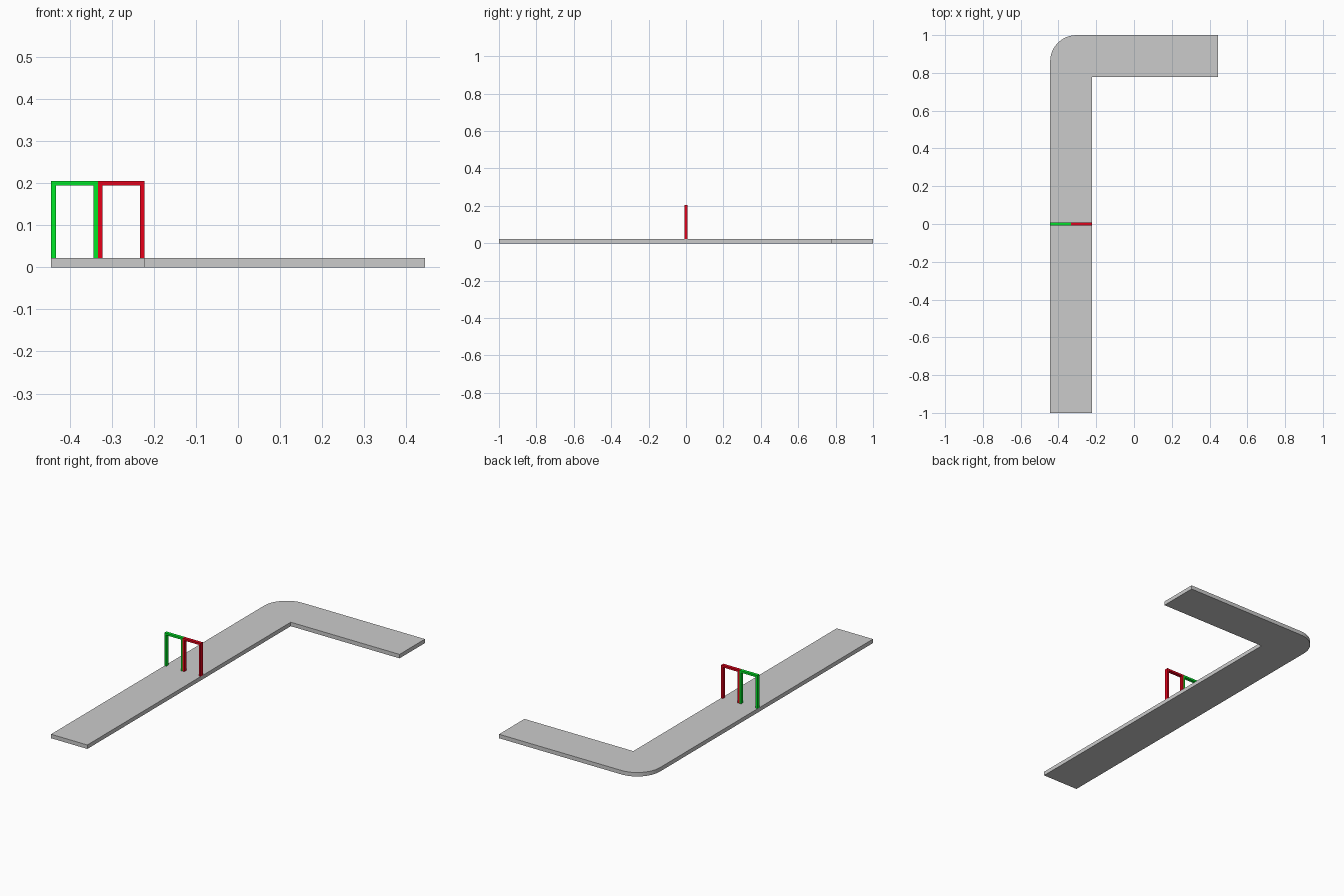
import bpy, bmesh, math

if "Cube" in bpy.data.objects:
    bpy.data.objects.remove(bpy.data.objects["Cube"])

ROAD_H = 0.022
LEFT, INNER, RIGHT = -0.444, -0.222, 0.444
INNER_Y = 0.778
R = 0.14          # outer corner radius
BAR, DEPTH, TOP = 0.011, 0.018, 0.205


def extrude(name, pts, height, axis):
    """Solid from a flat outline pushed along one axis."""
    bm = bmesh.new()
    face = bm.faces.new([bm.verts.new(p) for p in pts])
    ext = bmesh.ops.extrude_face_region(bm, geom=[face])
    moved = [v for v in ext["geom"] if isinstance(v, bmesh.types.BMVert)]
    bmesh.ops.translate(bm, verts=moved, vec=[height * a for a in axis])
    bmesh.ops.recalc_face_normals(bm, faces=bm.faces)
    mesh = bpy.data.meshes.new(name)
    bm.to_mesh(mesh)
    bm.free()
    obj = bpy.data.objects.new(name, mesh)
    bpy.context.collection.objects.link(obj)
    return obj


def material(name, colour):
    mat = bpy.data.materials.new(name)
    mat.diffuse_color = colour
    mat.use_nodes = True
    mat.node_tree.nodes["Principled BSDF"].inputs["Base Color"].default_value = mat.diffuse_color
    return mat


def gate(name, x0, x1, mat):
    """Upside-down U frame standing on the road."""
    profile = [(x0, ROAD_H), (x0, TOP), (x1, TOP), (x1, ROAD_H),
               (x1 - BAR, ROAD_H), (x1 - BAR, TOP - BAR),
               (x0 + BAR, TOP - BAR), (x0 + BAR, ROAD_H)]
    obj = extrude(name, [(x, -DEPTH / 2, z) for x, z in profile], DEPTH, (0, 1, 0))
    obj.data.materials.append(mat)


# L-shaped road with a rounded outer corner and sharp inner corner
arc = [(LEFT + R + R * math.cos(a), 1 - R + R * math.sin(a), 0)
       for a in (math.pi - math.pi / 2 * i / 12 for i in range(13))]
outline = [(LEFT, -1, 0)] + arc + [(RIGHT, 1, 0), (RIGHT, INNER_Y, 0),
                                   (INNER, INNER_Y, 0), (INNER, -1, 0)]
road = extrude("road", outline, ROAD_H, (0, 0, 1))
bpy.context.view_layer.objects.active = road
road.select_set(True)
bpy.ops.object.shade_smooth_by_angle(angle=math.radians(30))

# Two lane gates side by side
middle = (LEFT + INNER) / 2
gate("left_lane_gate", LEFT, middle, material("green", (0, 0.8, 0.02, 1)))
gate("right_lane_gate", middle, INNER, material("red", (0.8, 0, 0.01, 1)))
